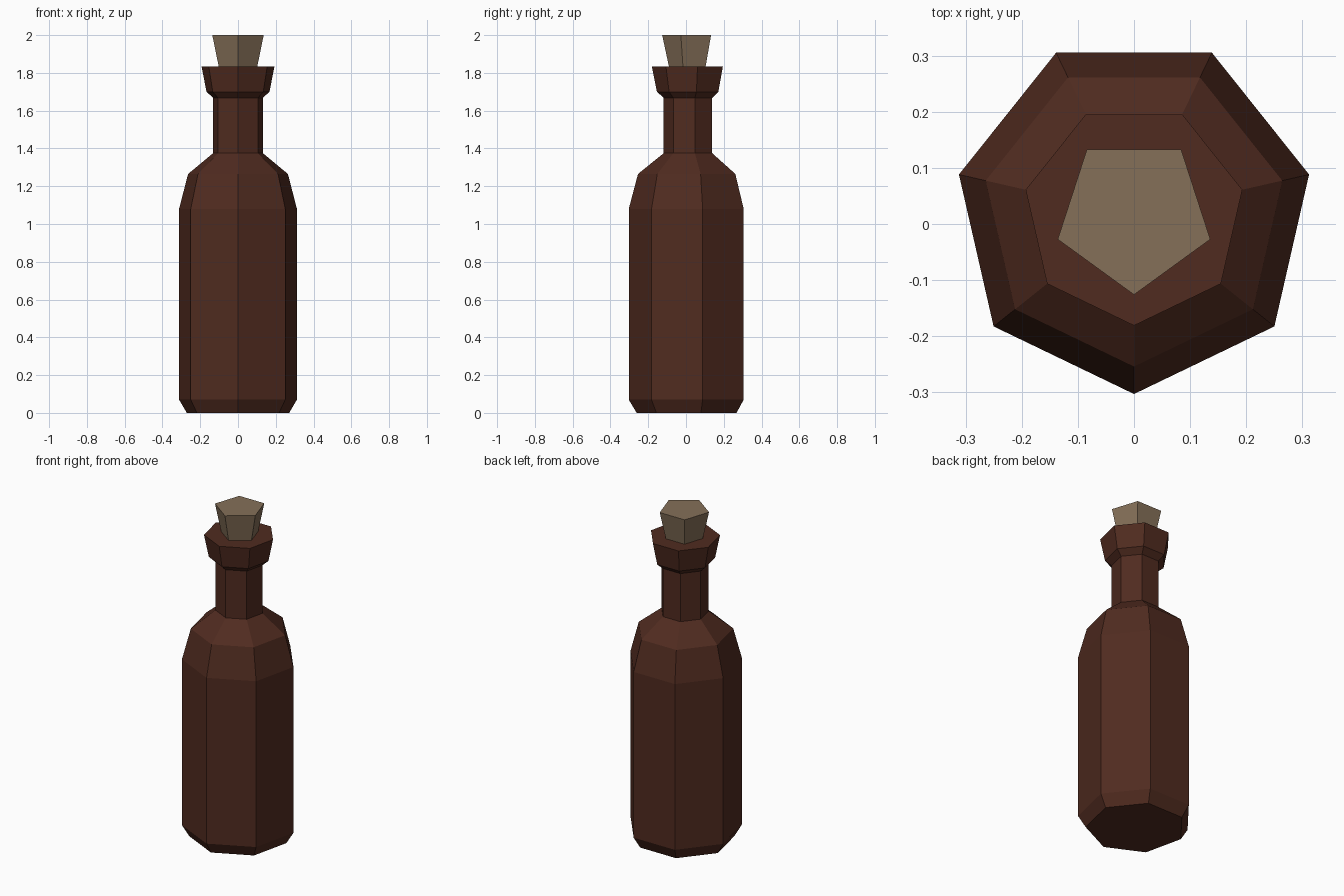
import bpy, bmesh, math

if "Cube" in bpy.data.objects:
    bpy.data.objects.remove(bpy.data.objects["Cube"])

CY = 0.017  # the odd-sided rings sit slightly back so the bounds are centred


def material(name, rgb):
    m = bpy.data.materials.new(name)
    m.diffuse_color = (*rgb, 1)
    m.use_nodes = True
    m.node_tree.nodes["Principled BSDF"].inputs["Base Color"].default_value = m.diffuse_color
    return m


def lathe(name, sides, profile, mat):
    """Flat-shaded solid from (radius, z) rings, one corner facing -y."""
    bm = bmesh.new()
    rings = []
    for r, z in profile:
        angles = [-math.pi / 2 + 2 * math.pi * i / sides for i in range(sides)]
        rings.append([bm.verts.new((r * math.cos(a), CY + r * math.sin(a), z)) for a in angles])
    for lo, hi in zip(rings, rings[1:]):
        for i in range(sides):
            j = (i + 1) % sides
            bm.faces.new((lo[i], lo[j], hi[j], hi[i]))
    bm.faces.new(rings[0][::-1])
    bm.faces.new(rings[-1])
    mesh = bpy.data.meshes.new(name)
    bm.to_mesh(mesh)
    bm.free()
    mesh.materials.append(mat)
    obj = bpy.data.objects.new(name, mesh)
    bpy.context.collection.objects.link(obj)
    return obj


glass = material("brown_glass", (0.080, 0.024, 0.014))
cork = material("cork", (0.235, 0.162, 0.098))

# Seven-sided bottle: base bevel, body, shoulders, neck, flared lip
lathe("bottle", 7, [(0.278, 0), (0.32, 0.07), (0.32, 1.08), (0.271, 1.265),
                    (0.135, 1.375), (0.135, 1.668), (0.171, 1.70), (0.198, 1.835)], glass)

# Five-sided tapered stopper, sunk into the lip
lathe("stopper", 5, [(0.10, 1.80), (0.143, 2.0)], cork)
